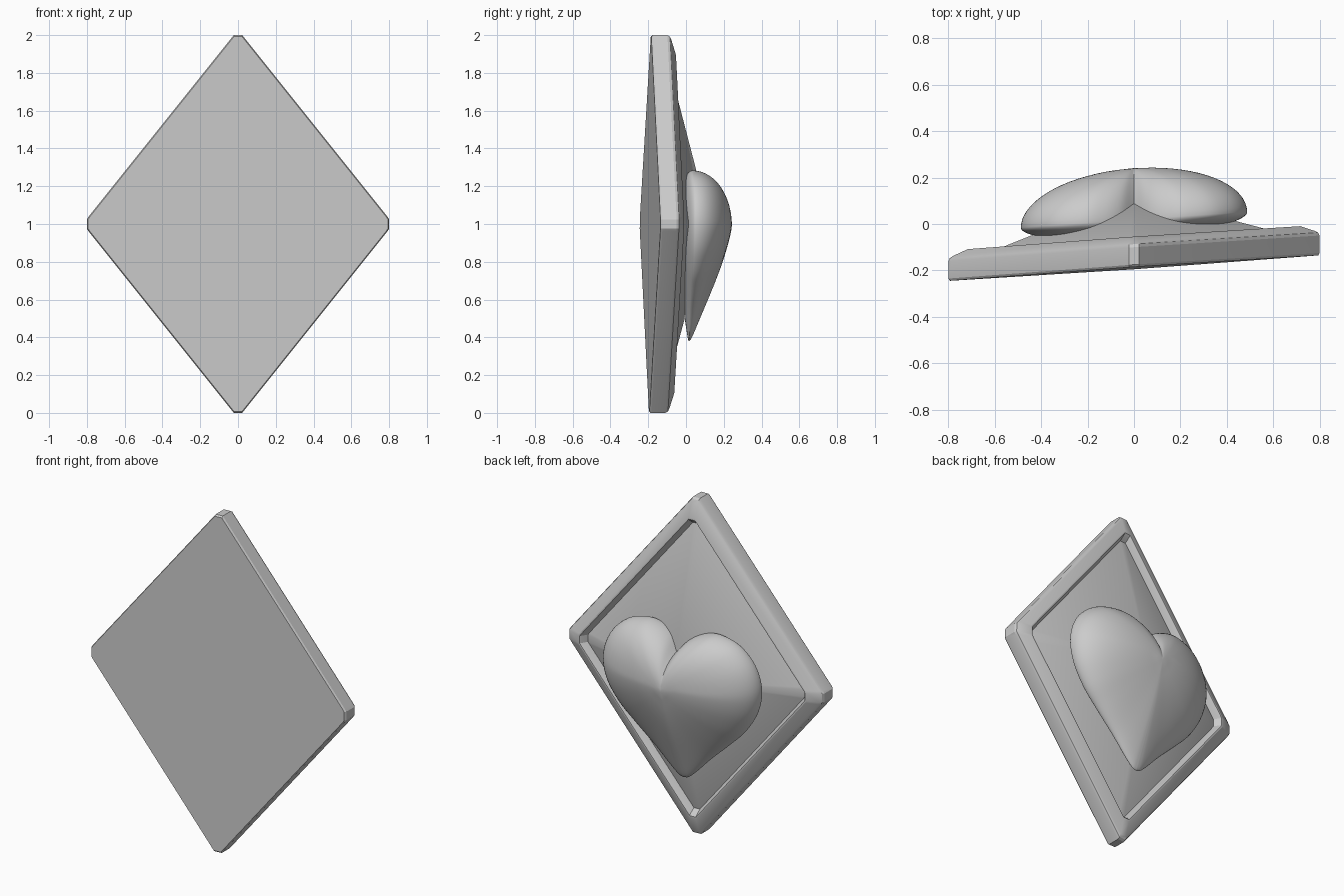
import bpy, bmesh, math
from mathutils import Vector

if "Cube" in bpy.data.objects:
    bpy.data.objects.remove(bpy.data.objects["Cube"])


def lean(x, y, z):
    # the whole badge is turned slightly about the vertical axis
    return (x, y + 0.069 * x + 0.005 * (z - 1), z)


def bridge(bm, a, b):
    n = len(a)
    for i in range(n):
        bm.faces.new((a[i], a[(i + 1) % n], b[(i + 1) % n], b[i]))


def fan(bm, ring, tip):
    for i in range(len(ring)):
        bm.faces.new((ring[i], ring[(i + 1) % len(ring)], tip))


def finish(bm, name, angle):
    bmesh.ops.recalc_face_normals(bm, faces=bm.faces)
    me = bpy.data.meshes.new(name)
    bm.to_mesh(me)
    bm.free()
    ob = bpy.data.objects.new(name, me)
    bpy.context.collection.objects.link(ob)
    bpy.ops.object.select_all(action='DESELECT')
    bpy.context.view_layer.objects.active = ob
    ob.select_set(True)
    bpy.ops.object.shade_smooth_by_angle(angle=math.radians(angle))


# diamond plate: stacked diamond rings (scale, depth), raised rim, groove, pyramid
corner = [(0.022, 1), (0.79, 0.04), (0.8, 0.025)]
right = corner + [(x, -z) for x, z in reversed(corner)]
diamond = right + [(-x, -z) for x, z in right]
profile = [(0.992, 0), (1, 0.01), (1, 0.085), (0.992, 0.098), (0.975, 0.106),
           (0.895, 0.131), (0.883, 0.131), (0.874, 0.124), (0.85, 0.092)]
bm = bmesh.new()
rings = [[bm.verts.new(lean(x * s, d - 0.19, 1 + z * s)) for x, z in diamond]
         for s, d in profile]
for a, b in zip(rings, rings[1:]):
    bridge(bm, a, b)
bm.faces.new(rings[0])
fan(bm, rings[-1], bm.verts.new(lean(0, 0.128, 1)))
finish(bm, "diamond_plate", 22)

# heart outline: smooth curve through half the points, then mirrored
pts = [Vector(p) for p in [(0, 1.165), (0.06, 1.23), (0.14, 1.27), (0.23, 1.282),
       (0.35, 1.245), (0.445, 1.15), (0.487, 1.02), (0.465, 0.88), (0.39, 0.75),
       (0.29, 0.645), (0.17, 0.53), (0.08, 0.435), (0.03, 0.39), (0, 0.38)]]
ext = [2 * pts[0] - pts[1]] + pts + [2 * pts[-1] - pts[-2]]
half = []
for p0, p1, p2, p3 in zip(ext, ext[1:], ext[2:], ext[3:]):
    for k in range(5):
        t = k / 5
        half.append(0.5 * (2 * p1 + (p2 - p0) * t + (2 * p0 - 5 * p1 + 4 * p2 - p3) * t * t
                           + (3 * p1 - p0 - 3 * p2 + p3) * t ** 3))
half.append(pts[-1])
outline = half + [Vector((-p.x, p.y)) for p in half[-2:0:-1]]

# puffed heart: outline shrunk towards the centre, bulging both ways
centre = Vector((0, 0.97))
steps = 18


def heart_ring(bm, a, bulge):
    r, h = math.cos(a), math.sin(a)
    ring = []
    for p in outline:
        q = centre + (p - centre) * r
        taper = 1 - 0.75 * (max(0, 1 - q.y) / 0.62) ** 1.3
        ring.append(bm.verts.new(lean(q.x, 0.018 + bulge * h * taper, q.y)))
    return ring


bm = bmesh.new()
edge = heart_ring(bm, 0, 0)
for bulge in (0.223, -0.08):
    last = edge
    for i in range(1, steps):
        ring = heart_ring(bm, i / steps * math.pi / 2, bulge)
        bridge(bm, last, ring)
        last = ring
    fan(bm, last, bm.verts.new(lean(0, 0.018 + bulge, centre.y)))
finish(bm, "heart", 60)
